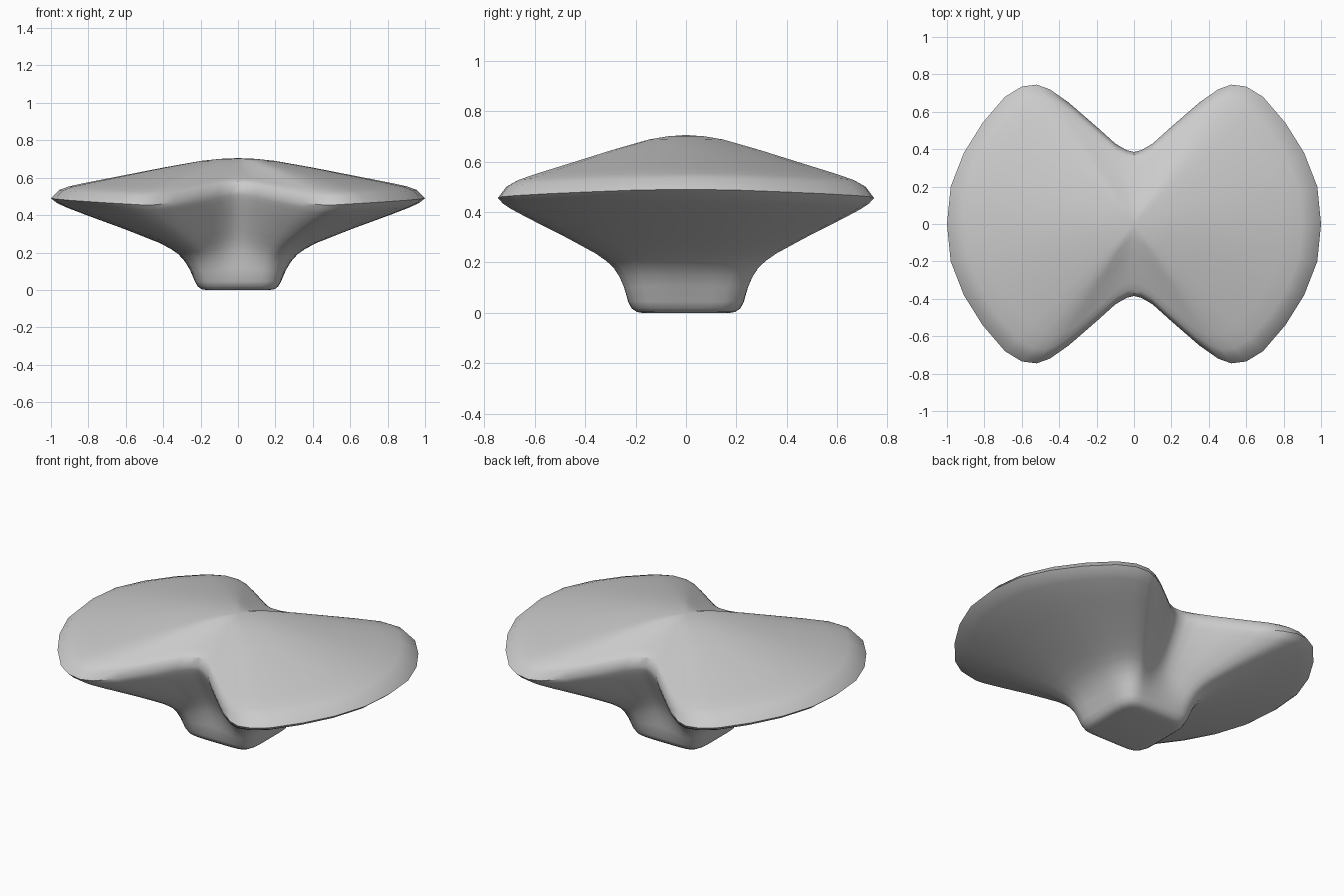
import bpy, bmesh, math

if "Cube" in bpy.data.objects:
    bpy.data.objects.remove(bpy.data.objects["Cube"])

# quarter outline of the seat rim: x, y, height of lower rim edge
QUARTER = [(1, 0, .49), (.98, .2, .487), (.91, .38, .48), (.81, .54, .473),
           (.69, .68, .465), (.6, .735, .46), (.52, .745, .455), (.45, .72, .455),
           (.35, .65, .465), (.2, .52, .495), (.1, .43, .52), (.04, .395, .53),
           (0, .385, .535)]
mirror_x = [(-x, y, z) for x, y, z in QUARTER[-2::-1]]
half = QUARTER + mirror_x
RIM = half + [(x, -y, z) for x, y, z in half[-2:0:-1]]
PEAK = .705


def square_radius(x, y, n=6):
    """Radius of a rounded unit square in the direction of x, y."""
    r = math.hypot(x, y)
    return 1 / (abs(x / r) ** n + abs(y / r) ** n) ** (1 / n)


def foot_ring(size, z):
    pts = []
    for x, y, _ in RIM:
        k = size * square_radius(x, y) / math.hypot(x, y)
        pts.append((x * k, y * k, z))
    return pts


def flare_ring(w, f):
    """Blend from the square foot (w=0) to the rim (w=1)."""
    pts = []
    for x, y, z in RIM:
        r = math.hypot(x, y)
        k = ((1 - w) * .23 * square_radius(x, y) + w * r) / r
        pts.append((x * k, y * k, z * f))
    return pts


def top_ring(t, g):
    return [(x * t, y * t, PEAK - (PEAK - z - .045) * g) for x, y, z in RIM]


# foot, flared underside, bevelled rim, domed top
rings = [foot_ring(.17, 0), foot_ring(.195, .004), foot_ring(.215, .018), foot_ring(.23, .045)]
rings += [flare_ring(w, f) for w, f in
          [(.035, .22), (.07, .31), (.115, .39), (.17, .45), (.25, .515), (.37, .59),
           (.5, .67), (.63, .745), (.76, .82), (.9, .905), (.96, .95), (1, 1)]]
rings += [top_ring(t, g) for t, g in
          [(.955, 1), (.9, .885), (.8, .76), (.6, .53), (.4, .3), (.2, .09), (.1, .025)]]

bm = bmesh.new()
loops = [[bm.verts.new(p) for p in ring] for ring in rings]
n = len(RIM)
for a, b in zip(loops, loops[1:]):
    for i in range(n):
        j = (i + 1) % n
        bm.faces.new((a[i], a[j], b[j], b[i]))
bm.faces.new(loops[0][::-1])
peak = bm.verts.new((0, 0, PEAK))
for i in range(n):
    bm.faces.new((loops[-1][i], loops[-1][(i + 1) % n], peak))
bmesh.ops.recalc_face_normals(bm, faces=bm.faces)

mesh = bpy.data.meshes.new("winged_stool")
bm.to_mesh(mesh)
bm.free()
stool = bpy.data.objects.new("winged_stool", mesh)
bpy.context.collection.objects.link(stool)
bpy.context.view_layer.objects.active = stool
stool.select_set(True)
bpy.ops.object.shade_smooth_by_angle(angle=math.radians(35))
